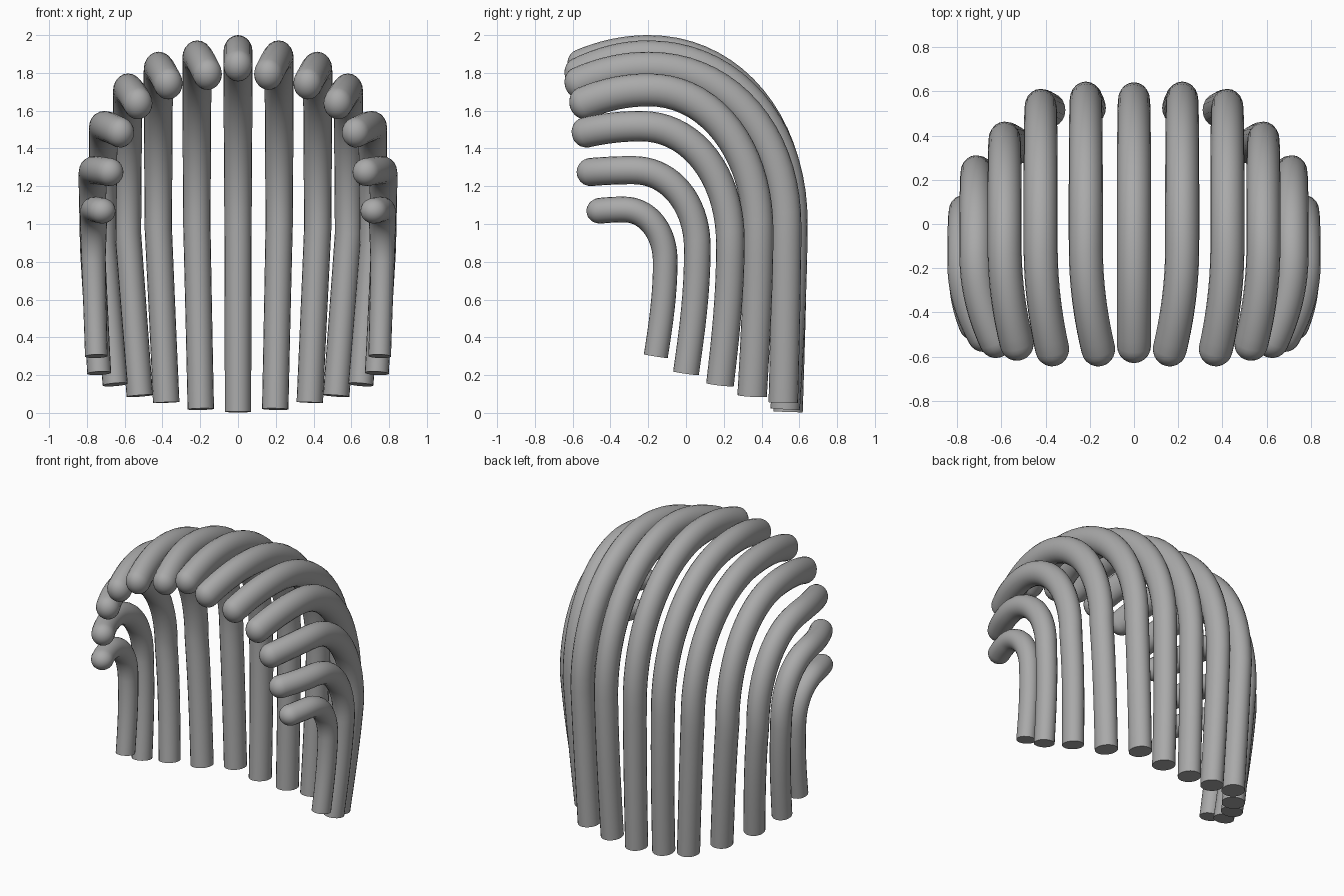
import bpy, bmesh, math
from mathutils import Vector

if "Cube" in bpy.data.objects:
    bpy.data.objects.remove(bpy.data.objects["Cube"])

SIDES = 20
grey = bpy.data.materials.new("dark_grey")
grey.diffuse_color = (0.4, 0.4, 0.4, 1)
grey.use_nodes = True
grey.node_tree.nodes["Principled BSDF"].inputs["Base Color"].default_value = grey.diffuse_color


def strand_path(x_foot, x_bend, x_tip, y_foot, y_bend, y_crest, y_tip, z_foot, z_bend, z_crest, z_tip):
    """Upright shaft, quarter-ellipse bend, then a gentle droop to the tip."""
    path = []
    for i in range(8):  # shaft
        t = i / 8
        e = math.sin(t * math.pi / 2)
        path.append((x_foot + (x_bend - x_foot) * t, y_foot + (y_bend - y_foot) * e,
                     z_foot + (z_bend - z_foot) * t))
    y_turn = y_crest + 0.1
    for i in range(27):  # bend and droop
        if i <= 18:
            a = math.pi / 2 * i / 18
            p = 2 / 2.08
            y = y_crest + (y_bend - y_crest) * max(0, math.cos(a)) ** p
            z = z_bend + (z_crest - z_bend) * math.sin(a) ** p
        else:
            t = (i - 18) / 8
            y = y_crest + (y_tip - y_crest) * t
            z = z_crest + (z_tip - z_crest) * t * t
        s = max(0, (y_turn - y) / (y_turn - y_tip))
        path.append((x_bend + (x_tip - x_bend) * s * s, y, z))
    return path


def strand(name, pts, widths, depths, side=1):
    """Oval tube along a path: flat foot, round tip. Radii go from foot to crest."""
    path = [Vector((x * side, y, z)) for x, y, z in pts]
    n = len(path)
    rings = []
    for i, c in enumerate(path):
        t = (path[min(i + 1, n - 1)] - path[max(i - 1, 0)]).normalized()
        f = min(1, i / (n * 0.6))
        f = f * f * (3 - 2 * f)
        rings.append((c, t, widths[0] + (widths[1] - widths[0]) * f,
                      depths[0] + (depths[1] - depths[0]) * f))
    c, t, w, d = rings[-1]
    for k in range(1, 6):  # round tip
        a = math.pi / 12 * k
        rings.append((c + t * w * math.sin(a), t, w * math.cos(a), d * math.cos(a)))

    bm = bmesh.new()
    loops = []
    for rc, rt, rw, rd in rings:
        nrm = Vector((1, 0, 0)).cross(rt).normalized()
        u = rt.cross(nrm)
        loops.append([bm.verts.new(rc + u * rw * math.cos(2 * math.pi * j / SIDES)
                                   + nrm * rd * math.sin(2 * math.pi * j / SIDES))
                      for j in range(SIDES)])
    for a, b in zip(loops, loops[1:]):
        for j in range(SIDES):
            k = (j + 1) % SIDES
            bm.faces.new((a[j], a[k], b[k], b[j]))
    end = bm.verts.new(c + t * w)
    for j in range(SIDES):
        bm.faces.new((loops[-1][j], loops[-1][(j + 1) % SIDES], end))
    bm.faces.new(loops[0][::-1])
    bmesh.ops.recalc_face_normals(bm, faces=bm.faces)
    me = bpy.data.meshes.new(name)
    bm.to_mesh(me)
    bm.free()
    me.materials.append(grey)
    ob = bpy.data.objects.new(name, me)
    bpy.context.collection.objects.link(ob)
    bpy.context.view_layer.objects.active = ob
    ob.select_set(True)
    bpy.ops.object.shade_smooth_by_angle(angle=math.radians(50))
    ob.select_set(False)


# x foot, bend, tip | y foot, bend, crest, tip | z foot, bend, crest, tip
strands = [
    ("centre_strand", (0, 0, 0, .54, .56, -.2, -.55, .005, 1.0, 1.913, 1.84)),
    ("inner_strand", (.197, .218, .162, .525, .563, -.2, -.565, .02, 1.0, 1.885, 1.795)),
    ("second_strand", (.38, .422, .37, .515, .53, -.2, -.565, .055, .98, 1.825, 1.745)),
    ("third_strand", (.52, .585, .53, .35, .382, -.2, -.54, .09, .95, 1.71, 1.64)),
    ("fourth_strand", (.65, .714, .625, .18, .235, -.24, -.53, .15, .9, 1.518, 1.485)),
    ("fifth_strand", (.735, .77, .68, 0, .06, -.28, -.505, .21, .87, 1.285, 1.275)),
    ("side_strand", (.75, .765, .72, -.16, -.11, -.33, -.455, .3, .8, 1.077, 1.07)),
]
for i, (name, dims) in enumerate(strands):
    pts = strand_path(*dims)
    thin = max(0, i - 3) / 3  # outer strands are slimmer
    widths = (.07 - .01 * thin, .077 - .005 * thin)
    depths = (.078 - .014 * thin, .087 - .019 * thin)
    if i == 0:
        strand(name, pts, widths, depths)
    else:
        strand("right_" + name, pts, widths, depths, 1)
        strand("left_" + name, pts, widths, depths, -1)
